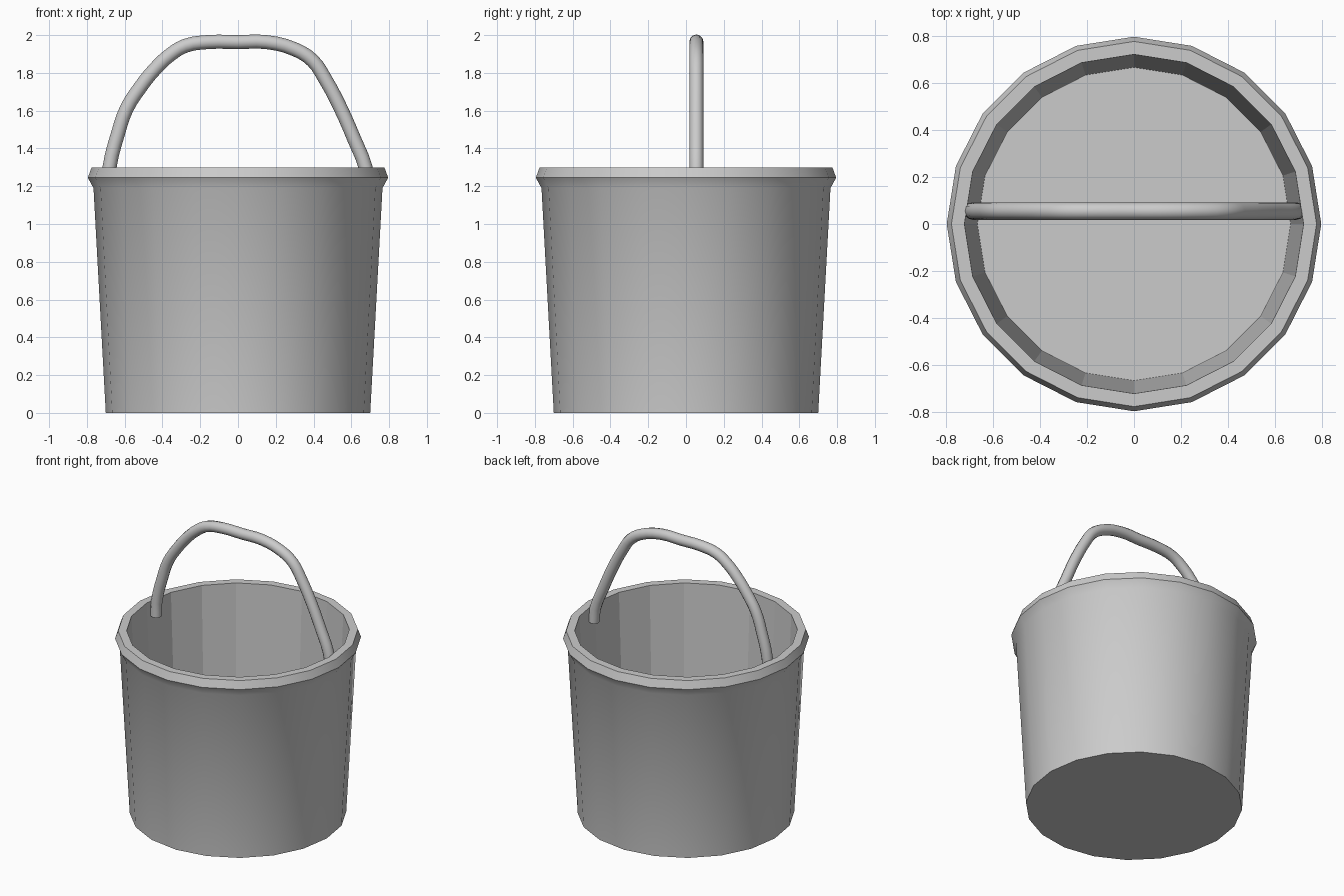
import bpy, bmesh, math
from mathutils import Vector

if "Cube" in bpy.data.objects:
    bpy.data.objects.remove(bpy.data.objects["Cube"])

SIDES = 20


def lathe(name, profile, first_inner):
    """Revolve an (r, z) profile and cap both ends; inner wall stays faceted."""
    bm = bmesh.new()
    rings = []
    for r, z in profile:
        rings.append([bm.verts.new((r * math.cos(2 * math.pi * i / SIDES),
                                    r * math.sin(2 * math.pi * i / SIDES), z))
                      for i in range(SIDES)])
    flat = []
    for k in range(len(rings) - 1):
        a, b = rings[k], rings[k + 1]
        for i in range(SIDES):
            j = (i + 1) % SIDES
            f = bm.faces.new((a[i], a[j], b[j], b[i]))
            if k >= first_inner:
                flat.append(f)
    flat.append(bm.faces.new(rings[0][::-1]))
    flat.append(bm.faces.new(rings[-1]))
    bm.normal_update()
    bm.faces.index_update()
    flat_ids = [f.index for f in flat]
    me = bpy.data.meshes.new(name)
    bm.to_mesh(me)
    bm.free()
    ob = bpy.data.objects.new(name, me)
    bpy.context.collection.objects.link(ob)
    bpy.context.view_layer.objects.active = ob
    ob.select_set(True)
    bpy.ops.object.shade_smooth_by_angle(angle=math.radians(30))
    for i in flat_ids:
        me.polygons[i].use_smooth = False
    ob.select_set(False)
    return ob


# Bucket body: tapered wall, flared lip, inner wall and floor
lathe("bucket_body", [(0.70, 0.0), (0.765, 1.19), (0.795, 1.245), (0.775, 1.30),
                      (0.72, 1.30), (0.665, 0.04)], 3)

# Handle: slightly lopsided round bar
path = [(-0.685, 1.20), (-0.68, 1.30), (-0.635, 1.48), (-0.59, 1.61), (-0.52, 1.72),
        (-0.44, 1.82), (-0.36, 1.895), (-0.28, 1.943), (-0.16, 1.963), (0.0, 1.963),
        (0.15, 1.963), (0.30, 1.925), (0.395, 1.865), (0.46, 1.77), (0.54, 1.62),
        (0.615, 1.45), (0.675, 1.30), (0.69, 1.20)]
cu = bpy.data.curves.new("handle", 'CURVE')
cu.dimensions = '3D'
cu.bevel_depth = 0.037
cu.bevel_resolution = 4
cu.resolution_u = 3
cu.use_fill_caps = True
sp = cu.splines.new('BEZIER')
sp.bezier_points.add(len(path) - 1)
for p, (x, z) in zip(sp.bezier_points, path):
    p.co = Vector((x, 0.055, z))
    p.handle_left_type = p.handle_right_type = 'AUTO'
handle = bpy.data.objects.new("handle", cu)
bpy.context.collection.objects.link(handle)
bpy.context.view_layer.objects.active = handle
handle.select_set(True)
bpy.ops.object.convert(target='MESH')
bpy.ops.object.shade_smooth_by_angle(angle=math.radians(40))
